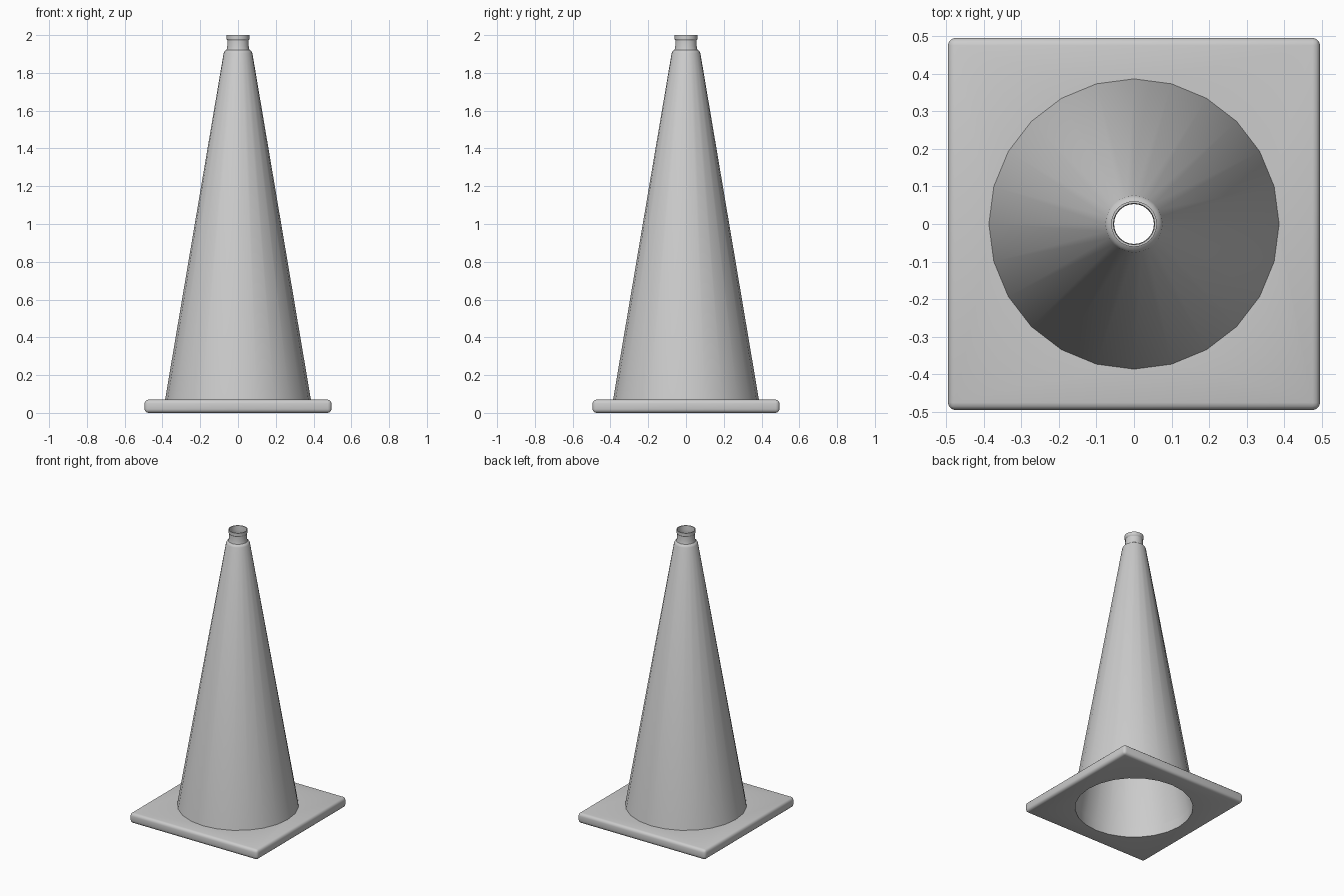
import bpy, bmesh, math

if "Cube" in bpy.data.objects:
    bpy.data.objects.remove(bpy.data.objects["Cube"])

SIDES = 24
BASE_TOP = 0.07
HOLE_R = 0.377


def smooth(obj):
    bpy.ops.object.select_all(action='DESELECT')
    obj.select_set(True)
    bpy.context.view_layer.objects.active = obj
    bpy.ops.object.shade_smooth_by_angle(angle=math.radians(30))


def lathe(name, profile):
    """Revolve a closed (radius, z) profile around the z axis."""
    bm = bmesh.new()
    rings = []
    for i in range(SIDES):
        a = 2 * math.pi * i / SIDES
        rings.append([bm.verts.new((r * math.cos(a), r * math.sin(a), z)) for r, z in profile])
    n = len(profile)
    for i in range(SIDES):
        a, b = rings[i], rings[(i + 1) % SIDES]
        for j in range(n):
            k = (j + 1) % n
            bm.faces.new((a[j], b[j], b[k], a[k]))
    bmesh.ops.recalc_face_normals(bm, faces=bm.faces)
    mesh = bpy.data.meshes.new(name)
    bm.to_mesh(mesh)
    bm.free()
    obj = bpy.data.objects.new(name, mesh)
    bpy.context.collection.objects.link(obj)
    smooth(obj)
    return obj


# Hollow cone with shoulder, neck and lipped open top
outer = [(0.388, 0.06), (0.386, BASE_TOP), (0.076, 1.905), (0.07, 1.916), (0.061, 1.922),
         (0.057, 1.938), (0.056, 1.972), (0.061, 1.98), (0.061, 2.0)]
inner = [(0.055, 2.0), (0.053, 1.972), (0.053, 1.93), (0.068, 1.9),
         (HOLE_R, BASE_TOP), (HOLE_R, 0.06)]
lathe("cone_body", outer + inner)

# Square base plate with rounded edges
bpy.ops.mesh.primitive_cube_add(size=1, location=(0, 0, BASE_TOP / 2))
base = bpy.context.object
base.name = "base_plate"
base.scale = (0.99, 0.99, BASE_TOP)
bpy.ops.object.transform_apply(location=True, rotation=False, scale=True)
bevel = base.modifiers.new("rounded_edges", 'BEVEL')
bevel.width = 0.02
bevel.segments = 3

# Round opening through the base
bpy.ops.mesh.primitive_cylinder_add(vertices=SIDES, radius=HOLE_R, depth=0.4,
                                    rotation=(0, 0, math.pi / SIDES * 2))
cutter = bpy.context.object
cutter.name = "base_hole_cutter"
cut = base.modifiers.new("opening", 'BOOLEAN')
cut.operation = 'DIFFERENCE'
cut.solver = 'EXACT'
cut.object = cutter

# Bake the modifiers, then drop the cutter
bpy.context.view_layer.objects.active = base
for mod in ("rounded_edges", "opening"):
    bpy.ops.object.modifier_apply(modifier=mod)
bpy.data.objects.remove(cutter)
smooth(base)
